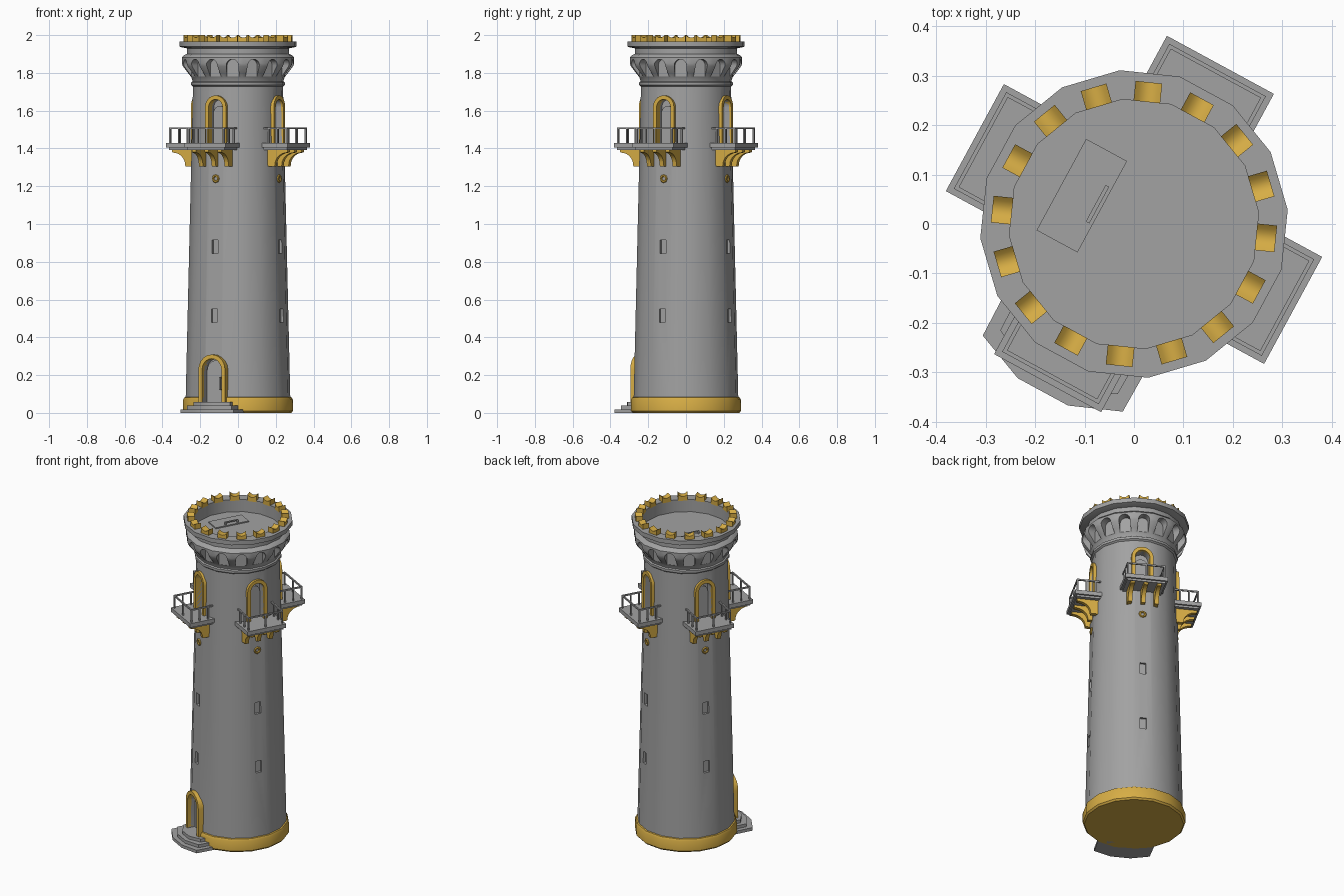
import bpy, bmesh, math
from mathutils import Vector

cube = bpy.data.objects.get("Cube")
if cube:
    bpy.data.objects.remove(cube)

SIDES = 16
TURN = math.radians(61.5)          # heading of the balconies
HALF = math.pi / SIDES
QUARTERS = [("back_left", TURN), ("back_right", TURN + math.pi / 2),
            ("front_right", TURN + math.pi), ("front_left", TURN - math.pi / 2)]
ENTRY = TURN + math.pi


def material(name, rgb):
    m = bpy.data.materials.new(name)
    m.use_nodes = True
    m.diffuse_color = (*rgb, 1)
    m.node_tree.nodes["Principled BSDF"].inputs["Base Color"].default_value = (*rgb, 1)
    return m


GREY = material("stone_grey", (0.36, 0.36, 0.36))
GOLD = material("gold", (0.68, 0.42, 0.06))


def finish(name, bm, mats, angle=0):
    bmesh.ops.recalc_face_normals(bm, faces=bm.faces)
    mesh = bpy.data.meshes.new(name)
    bm.to_mesh(mesh)
    bm.free()
    for m in mats:
        mesh.materials.append(m)
    ob = bpy.data.objects.new(name, mesh)
    ob.rotation_euler.z = angle
    bpy.context.scene.collection.objects.link(ob)
    return ob


def part(name, solids, mat, angle=0):
    """Extruded outlines; local x points outward from the tower axis."""
    place = {"x": lambda a, b, c: (c, a, b),
             "y": lambda a, b, c: (a, c, b),
             "z": lambda a, b, c: (a, b, c)}
    bm = bmesh.new()
    for axis, pts, lo, hi in solids:
        ends = [[bm.verts.new(place[axis](a, b, c)) for a, b in pts] for c in (lo, hi)]
        bm.faces.new(ends[0])
        bm.faces.new(ends[1][::-1])
        n = len(pts)
        for i in range(n):
            j = (i + 1) % n
            bm.faces.new((ends[0][i], ends[0][j], ends[1][j], ends[1][i]))
    return finish(name, bm, [mat], angle)


def box(x0, x1, y0, y1, z0, z1):
    return ("z", [(x0, y0), (x1, y0), (x1, y1), (x0, y1)], z0, z1)


def arch(half, bottom, top, steps=10):
    spring = top - half
    curve = [(half * math.cos(math.pi * i / steps), spring + half * math.sin(math.pi * i / steps))
             for i in range(steps + 1)]
    return [(half, bottom)] + curve + [(-half, bottom)]


def arch_frame(half, width, bottom, top):
    return arch(half + width, bottom, top + width) + arch(half, bottom, top)[::-1]


def lathe(name, profile, mats, rule=None):
    bm = bmesh.new()
    rings = []
    for r, z in profile:
        rings.append([bm.verts.new((r * math.cos(a), r * math.sin(a), z))
                      for a in (TURN + HALF * (2 * i + 1) for i in range(SIDES))])
    for low, high in zip(rings, rings[1:]):
        for i in range(SIDES):
            j = (i + 1) % SIDES
            bm.faces.new((low[i], low[j], high[j], high[i]))
    bm.faces.new(rings[0])
    bm.faces.new(rings[-1])
    if rule:
        for f in bm.faces:
            f.material_index = rule(f.calc_center_median())
    return finish(name, bm, mats)


def carve(target, cutters):
    for c in cutters:
        c.hide_render = True
        mod = target.modifiers.new("cut", "BOOLEAN")
        mod.operation, mod.solver, mod.object = "DIFFERENCE", "EXACT", c
        bpy.context.view_layer.objects.active = target
        bpy.ops.object.modifier_apply(modifier=mod.name)
        bpy.data.objects.remove(c)


def wall(z):
    """Distance of a wall face from the axis at a height."""
    return (0.279 - 0.023 * z) * math.cos(HALF)


# Shaft with gold plinth
shaft = lathe("tower_shaft",
              [(0.283, 0), (0.292, 0.01), (0.292, 0.07), (0.286, 0.082), (0.278, 0.084), (0.239, 1.74)],
              [GREY, GOLD], lambda c: int(c.z < 0.1))

# Recesses for doors and slit windows
cutters = [part("entry_cutter", [("x", arch(0.058, 0.055, 0.287), 0.235, 0.4)], GREY, ENTRY)]
for side, ang in QUARTERS:
    cutters.append(part("balcony_door_cutter", [("x", arch(0.042, 1.42, 1.66), 0.19, 0.4)], GREY, ang))
    for z in (0.515, 0.88):
        cutters.append(part("window_cutter", [box(wall(z) - 0.014, 0.4, -0.018, 0.018, z - 0.036, z + 0.036)],
                            GREY, ang))
carve(shaft, cutters)

# Crown: neck ring, flared corbel, parapet and sunken roof
crown = lathe("crown",
              [(0.23, 1.72), (0.249, 1.735), (0.249, 1.75), (0.241, 1.755), (0.247, 1.775), (0.266, 1.80),
               (0.293, 1.835), (0.298, 1.85), (0.298, 1.882), (0.285, 1.895), (0.272, 1.9), (0.272, 1.93),
               (0.298, 1.935), (0.312, 1.94), (0.312, 1.967), (0.253, 1.967), (0.253, 1.89)], [GREY])
niches = []
for i in range(SIDES):
    niches.append(part("niche_cutter", [("x", arch(0.032, 1.765, 1.872), 0.247, 0.4)], GREY, TURN + i * 2 * HALF))
carve(crown, niches)

# Merlons with scooped tops
scoop = [(0.027 - 0.054 * i / 6, 1.986 + 0.014 * (1 - i / 3) ** 2) for i in range(7)]
for i in range(SIDES):
    part(f"merlon_{i + 1}", [("x", [(0.027, 1.96)] + scoop + [(-0.027, 1.96)], 0.248, 0.288)],
         GOLD, TURN + i * 2 * HALF)

# Roof hatch and handle
part("roof_hatch", [box(0.073, 0.167, -0.105, 0.105, 1.885, 1.897)], GREY, TURN + math.pi / 2)
part("hatch_handle", [box(0.08, 0.088, -0.042, 0.042, 1.909, 1.916),
                      box(0.08, 0.088, -0.042, -0.034, 1.89, 1.91),
                      box(0.08, 0.088, 0.034, 0.042, 1.89, 1.91)], GREY, TURN + math.pi / 2)

# Entrance: frame, door, handle and steps
part("entry_frame", [("x", arch_frame(0.058, 0.022, 0.05, 0.287), 0.24, 0.292)], GOLD, ENTRY)
part("entry_door", [("x", arch(0.052, 0.055, 0.278), 0.23, 0.246)], GREY, ENTRY)
part("entry_handle", [box(0.24, 0.262, 0.03, 0.037, 0.12, 0.127),
                      box(0.24, 0.262, 0.03, 0.037, 0.183, 0.19),
                      box(0.257, 0.264, 0.03, 0.037, 0.12, 0.19)], GREY, ENTRY)
for i in range(3):
    s = 0.026 * i
    outline = [(0.22, 0.163 - s), (0.344 - s, 0.161 - s), (0.386 - s, 0.058 - s / 3)]
    outline += [(x, -y) for x, y in reversed(outline)]
    part(f"step_{i + 1}", [("z", outline, 0, 0.019 * (i + 1))], GREY, ENTRY)

# Balconies with doors, brackets, railings and rosettes
bracket = [(0.22, 1.395), (0.348, 1.395), (0.348, 1.382)]
bracket += [(0.345 - 0.075 * math.sin(a), 1.312 + 0.066 * math.cos(a))
            for a in (math.pi / 2 * i / 7 for i in range(8))]
bracket += [(0.268, 1.305), (0.22, 1.305)]
RX, RY, T = 0.35, 0.107, 0.004     # railing reach, half width, half thickness
for side, ang in QUARTERS:
    part(side + "_balcony_frame", [("x", arch_frame(0.042, 0.021, 1.425, 1.66), 0.21, 0.25)], GOLD, ang)
    part(side + "_balcony_door", [("x", arch(0.038, 1.42, 1.625), 0.185, 0.202)], GREY, ang)
    part(side + "_balcony_floor", [box(0.19, 0.366, -0.123, 0.123, 1.405, 1.43),
                                   box(0.19, 0.355, -0.112, 0.112, 1.393, 1.406)], GREY, ang)
    part(side + "_brackets", [("y", bracket, t - 0.012, t + 0.012) for t in (-0.077, 0, 0.077)], GOLD, ang)
    posts = [(RX, t) for t in (-RY, 0, RY)] + [(x, t) for x in (0.245, 0.298) for t in (-RY, RY)]
    rails = [box(x - T, x + T, y - T, y + T, 1.425, 1.505) for x, y in posts]
    rails += [box(RX - T, RX + T, -RY - T, RY + T, 1.502, 1.511)]
    rails += [box(0.21, RX, y - T, y + T, 1.502, 1.511) for y in (-RY, RY)]
    part(side + "_railing", rails, GREY, ang)

    reach = wall(1.24) + 0.002
    bpy.ops.mesh.primitive_torus_add(major_segments=8, minor_segments=6, major_radius=0.016, minor_radius=0.007,
                                     location=Vector((reach * math.cos(ang), reach * math.sin(ang), 1.24)),
                                     rotation=(0, math.pi / 2, ang))
    rosette = bpy.context.object
    rosette.name = side + "_rosette"
    rosette.data.materials.append(GOLD)

# Smooth shading with sharp creases
bpy.ops.object.select_all(action="DESELECT")
for ob in bpy.context.scene.objects:
    if ob.type == "MESH":
        ob.select_set(True)
        bpy.context.view_layer.objects.active = ob
bpy.ops.object.shade_smooth_by_angle(angle=math.radians(32))
